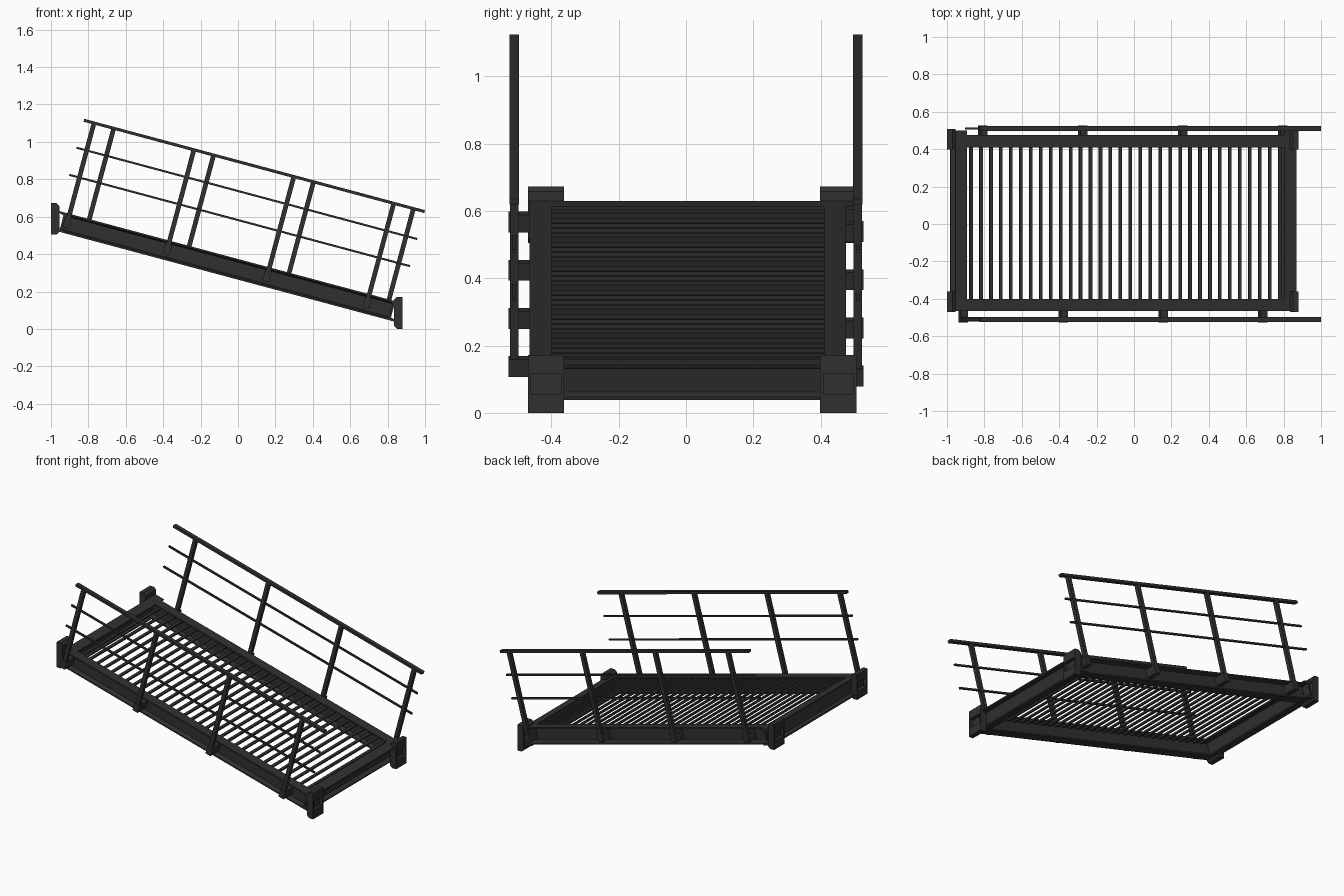
import bpy, bmesh
from math import radians
from mathutils import Matrix, Vector

if "Cube" in bpy.data.objects:
    bpy.data.objects.remove(bpy.data.objects["Cube"])

# Sloped frame of reference: local x runs down the ramp, local z is its normal
SLOPE = Matrix.Translation((0, 0, 0.315)) @ Matrix.Rotation(radians(15), 4, 'Y')
LEVEL = Matrix.Identity(4)

mat = bpy.data.materials.new("dark_steel")
mat.diffuse_color = (0.03, 0.03, 0.03, 1)
mat.use_nodes = True
mat.node_tree.nodes["Principled BSDF"].inputs["Base Color"].default_value = mat.diffuse_color


def finish(name, bm, matrix):
    bm.transform(matrix)
    bmesh.ops.recalc_face_normals(bm, faces=bm.faces)
    me = bpy.data.meshes.new(name)
    bm.to_mesh(me)
    bm.free()
    me.materials.append(mat)
    ob = bpy.data.objects.new(name, me)
    bpy.context.collection.objects.link(ob)
    return ob


def add_prism(bm, pts, a, b, axis):
    """Extrude a profile from a to b along local x (y,z points) or y (x,z points)."""
    def at(p, t):
        return (t, p[0], p[1]) if axis == 'X' else (p[0], t, p[1])
    face = bm.faces.new([bm.verts.new(at(p, a)) for p in pts])
    new = bmesh.ops.extrude_face_region(bm, geom=[face])["geom"]
    shift = Vector((b - a, 0, 0)) if axis == 'X' else Vector((0, b - a, 0))
    bmesh.ops.translate(bm, vec=shift, verts=[v for v in new if isinstance(v, bmesh.types.BMVert)])


def add_box(bm, x0, x1, y0, y1, z0, z1):
    add_prism(bm, [(x0, z0), (x1, z0), (x1, z1), (x0, z1)], y0, y1, 'Y')


def i_section(c, half_w=0.0325, low=-0.050, high=0.057, tip=0.009, root=0.017, web=0.005):
    """I section centred on c, with tapered flanges."""
    right = [(half_w, low), (half_w, low + tip), (web, low + root),
             (web, high - root), (half_w, high - tip), (half_w, high)]
    return [(c + x, z) for x, z in right] + [(c - x, z) for x, z in reversed(right)]


U0, U1 = -1.004, 0.883
WEB0, WEB1 = U0 + 0.0325, U1 - 0.0325

# Side and end beams
for name, c, a, b, axis in (
        ("front_side_beam", -0.4325, WEB0, WEB1, 'X'),
        ("back_side_beam", 0.4425, WEB0, WEB1, 'X'),
        ("upper_end_beam", WEB0, -0.465, 0.50, 'Y'),
        ("lower_end_beam", WEB1, -0.465, 0.50, 'Y')):
    bm = bmesh.new()
    add_prism(bm, i_section(c), a, b, axis)
    finish(name, bm, SLOPE)

# Deck slats, tucked under the top flanges
bm = bmesh.new()
for i in range(32):
    u = -0.912 + i * 0.0551
    add_box(bm, u - 0.0085, u + 0.0085, -0.43, 0.44, 0.032, 0.043)
finish("deck_slats", bm, SLOPE)

# Upright corner hangers with a recessed pocket in the outer face
for end, x_out, d, z0, z1 in (("upper", -1.0, 1, 0.505, 0.672), ("lower", 0.88, -1, 0.0, 0.172)):
    for side, y0, y1 in (("front", -0.47, -0.362), ("back", 0.398, 0.507)):
        bm = bmesh.new()
        x_in = x_out + d * 0.045
        x_mid = x_out + d * 0.03
        add_prism(bm, [(x_out, z0), (x_mid, z0), (x_in, z0 + 0.015),
                       (x_in, z1 - 0.015), (x_mid, z1), (x_out, z1)], y0, y1, 'Y')
        outer = next(f for f in bm.faces if all(abs(v.co.x - x_out) < 1e-5 for v in f.verts))
        bmesh.ops.recalc_face_normals(bm, faces=bm.faces)
        bmesh.ops.inset_individual(bm, faces=[outer], thickness=0.014)
        zc = (z0 + z1) / 2
        for v in outer.verts:
            v.co.z = zc + (v.co.z - zc) * 0.4
        new = bmesh.ops.extrude_face_region(bm, geom=[outer])["geom"]
        bmesh.ops.translate(bm, vec=(d * 0.022, 0, 0),
                            verts=[v for v in new if isinstance(v, bmesh.types.BMVert)])
        if outer.is_valid:
            bm.faces.remove(outer)
        finish(f"{end}_{side}_hanger", bm, LEVEL)

# Railings: posts, brackets, handrail and two thin mid rails per side
for side, s, first, web in (("front", -1, -0.947, -0.43), ("back", 1, -0.838, 0.44)):
    yc = s * 0.510
    posts, brackets = bmesh.new(), bmesh.new()
    for i in range(4):
        u = first + i * 0.553
        add_box(posts, u - 0.0125, u + 0.0125, yc - 0.0125, yc + 0.0125, -0.02, 0.555)
        ya, yb = sorted((web, s * 0.527))
        add_box(brackets, u - 0.019, u + 0.019, ya, yb, -0.020, 0.034)
    finish(f"{side}_posts", posts, SLOPE)
    finish(f"{side}_post_brackets", brackets, SLOPE)

    bm = bmesh.new()
    add_box(bm, -1.003, 0.883, yc - 0.0135, yc + 0.0135, 0.552, 0.568)
    finish(f"{side}_handrail", bm, SLOPE)

    bm = bmesh.new()
    for w in (0.258, 0.408):
        add_box(bm, -1.003, 0.883, yc - 0.0055, yc + 0.0055, w - 0.0055, w + 0.0055)
    finish(f"{side}_mid_rails", bm, SLOPE)
